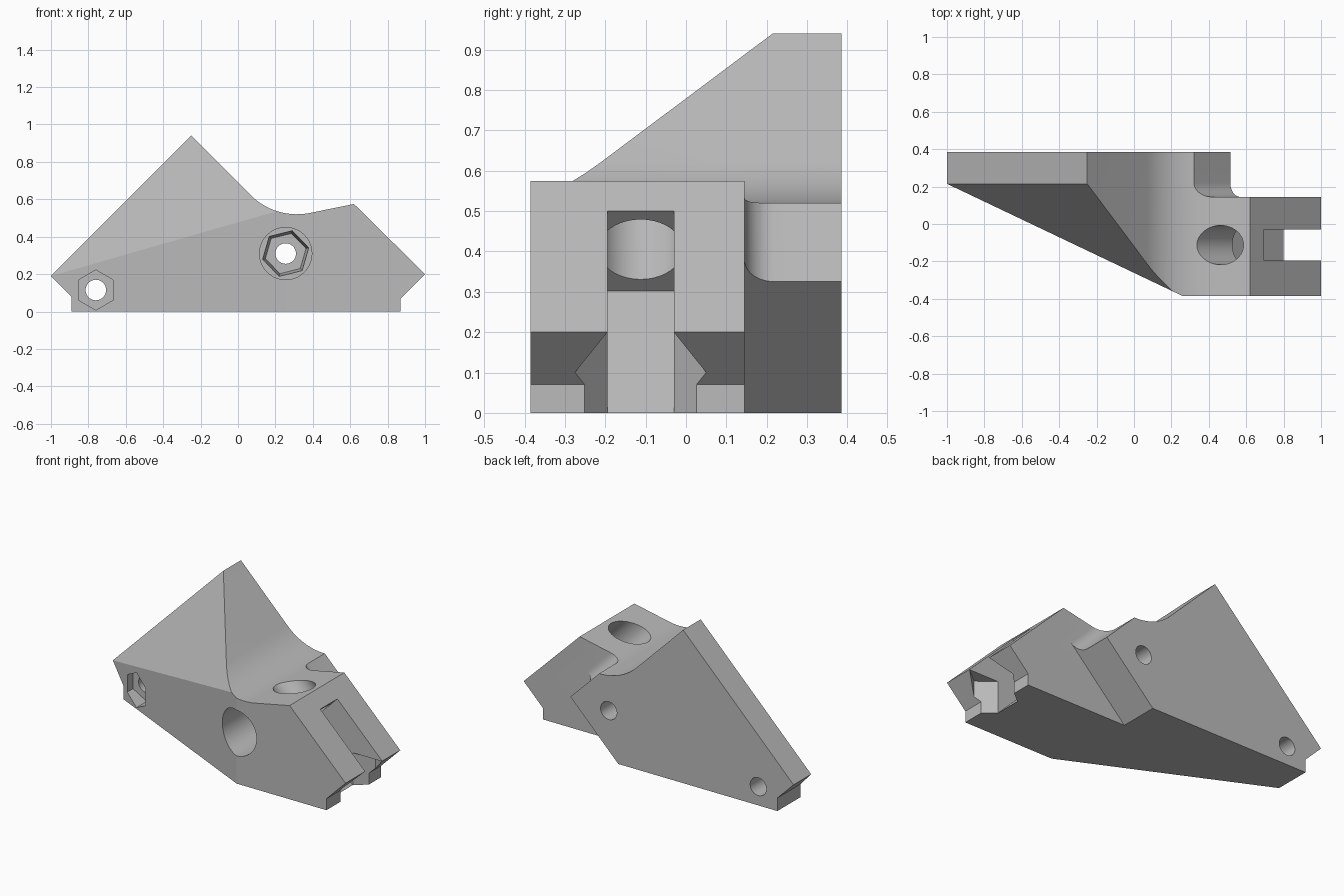
import bpy, bmesh, math
from mathutils import Vector

if "Cube" in bpy.data.objects:
    bpy.data.objects.remove(bpy.data.objects["Cube"])

X, Y, Z = Vector((1, 0, 0)), Vector((0, 1, 0)), Vector((0, 0, 1))
S = math.sqrt(0.5)
RISE = Vector((-S, 0, S))     # up along the right-hand slope
OUT = Vector((S, 0, S))       # away from the right-hand slope


def prism(name, pts, u, v, w, lo, hi, origin=(0, 0, 0), end=1.0):
    """Extrude 2D points (in u, v) along w; end scales the far outline."""
    bm = bmesh.new()
    o = Vector(origin)
    a = [bm.verts.new(o + u * p + v * q + w * lo) for p, q in pts]
    b = [bm.verts.new(o + u * p * end + v * q * end + w * hi) for p, q in pts]
    bm.faces.new(a)
    bm.faces.new(b)
    n = len(pts)
    for i in range(n):
        j = (i + 1) % n
        bm.faces.new((a[i], a[j], b[j], b[i]))
    bmesh.ops.recalc_face_normals(bm, faces=bm.faces)
    me = bpy.data.meshes.new(name)
    bm.to_mesh(me)
    bm.free()
    ob = bpy.data.objects.new(name, me)
    bpy.context.collection.objects.link(ob)
    return ob


def arc(cx, cy, r, a0, a1, n):
    return [(cx + r * math.cos(math.radians(a0 + (a1 - a0) * i / n)),
             cy + r * math.sin(math.radians(a0 + (a1 - a0) * i / n))) for i in range(n + 1)]


def ring(r, n, turn=0):
    return arc(0, 0, r, turn, turn + 360, n)[:-1]


def cut(body, cutter):
    cutter.hide_render = True
    m = body.modifiers.new("cut", 'BOOLEAN')
    m.operation = 'DIFFERENCE'
    m.solver = 'EXACT'
    m.object = cutter
    bpy.context.view_layer.objects.active = body
    bpy.ops.object.modifier_apply(modifier=m.name)
    bpy.data.objects.remove(cutter)


# Bracket body from its side profile, with the curved valley on top
profile = [(-0.89, 0), (0.87, 0), (0.87, 0.07), (1, 0.2), (0.62, 0.575)]
profile += arc(0.315, 0.87, 0.35, 281, 225, 14)
profile += [(-0.25, 0.94), (-1, 0.19), (-0.89, 0.08)]
body = prism("bracket_body", profile, X, Z, Y, -0.385, 0.385)

# Front left corner: an upright slice and a leaning slice
bm = bmesh.new()
bm.from_mesh(body.data)
corner = Vector((-1, 0.215, 0.19))
along = Vector((1.26, -0.6, 0))
lean = Vector((1, 0, 1)).cross(Vector((1.2, -0.571, 0.345)))
for normal in (along.cross(Z), -lean):
    if normal.y > 0:
        normal = -normal
    res = bmesh.ops.bisect_plane(bm, geom=bm.verts[:] + bm.edges[:] + bm.faces[:], dist=1e-5,
                                 plane_co=corner, plane_no=normal.normalized(), clear_outer=True)
    rim = [e for e in bm.edges if e.is_boundary]
    bmesh.ops.holes_fill(bm, edges=rim, sides=0)
bmesh.ops.recalc_face_normals(bm, faces=bm.faces)
bm.to_mesh(body.data)
bm.free()

# Back right relief: undercut, then the slope with its rounded inner corner
cut(body, prism("undercut", [(-0.01, -0.2), (1.2, 1.01), (1.5, -0.2)], X, Z, Y, 0.145, 0.6))
r = 0.075
u0 = 0.84 * S
relief = [(u0, 0.6)] + arc(u0 + r, 0.145 + r, r, 180, 270, 10) + [(1.8, 0.145), (1.8, 0.6)]
cut(body, prism("relief", relief, OUT, Y, RISE, -1.5, 1.5))

# Slot in the right slope, angled screw hole above it, nut pocket below it
MID = -0.1125
slot = [(0.4975, 0.3025), (0.9, -0.1), (1.5, -0.1), (1.2, 1.005)]
cut(body, prism("slot", slot, X, Z, Y, MID - 0.0825, MID + 0.0825))
cut(body, prism("angled_hole", ring(0.105, 40), OUT, Y, RISE, 0, 0.6, (0.6, MID, 0.405)))
pocket = [(0.8, 0.0825), (0.9, 0.1625), (0.998, 0.084),
          (0.998, -0.084), (0.9, -0.1625), (0.8, -0.0825)]
cut(body, prism("nut_pocket", pocket, X, Y, Z, -0.1, 0.198, (0, MID, 0)))

# Two cross holes through to the back, with hexagon recesses at the front
for x, z in ((-0.76, 0.115), (0.255, 0.31)):
    cut(body, prism("cross_hole", ring(0.055, 32), X, Z, Y, -0.6, 0.6, (x, 0, z)))
cut(body, prism("left_hex", ring(0.107, 6, 30), X, Z, Y, -0.6, 0.2, (-0.76, 0, 0.115)))
cut(body, prism("right_hex", ring(0.13, 6, 14), X, Z, Y, 0.1, 0.22, (0.255, 0, 0.31), 0.86))
cut(body, prism("counterbore", ring(0.14, 40), X, Z, Y, -0.6, 0.12, (0.255, 0, 0.31)))

# Plain grey, with curved faces smoothed
mat = bpy.data.materials.new("plain grey")
mat.diffuse_color = (0.5, 0.5, 0.5, 1)
mat.use_nodes = True
mat.node_tree.nodes["Principled BSDF"].inputs["Base Color"].default_value = mat.diffuse_color
body.data.materials.clear()
body.data.materials.append(mat)
for p in body.data.polygons:
    p.material_index = 0
bpy.ops.object.select_all(action='DESELECT')
body.select_set(True)
bpy.context.view_layer.objects.active = body
bpy.ops.object.shade_smooth_by_angle(angle=math.radians(20))
